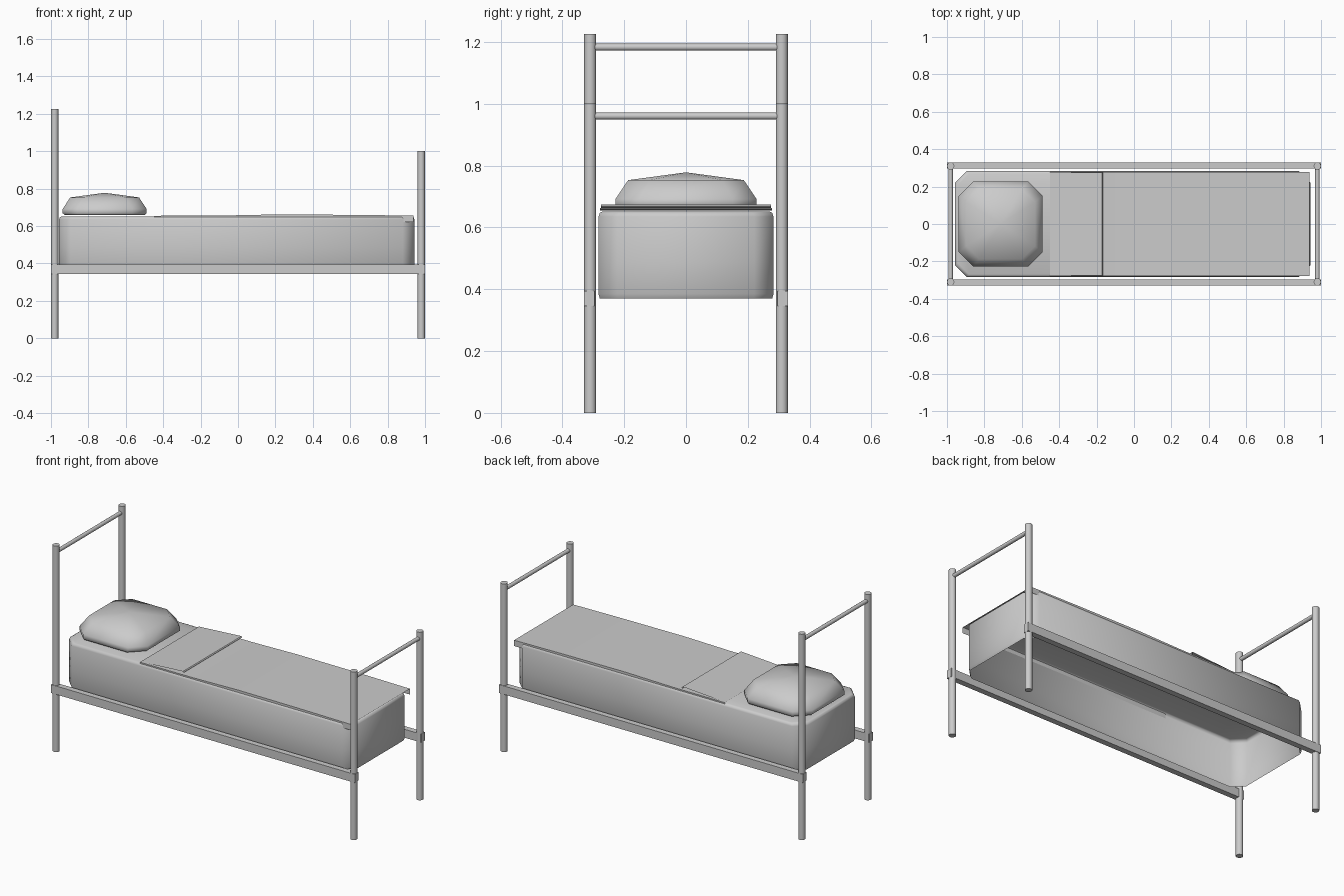
import bpy, bmesh, math
from mathutils import Vector

if "Cube" in bpy.data.objects:
    bpy.data.objects.remove(bpy.data.objects["Cube"])


def finish(name, bm, angle=None):
    bmesh.ops.recalc_face_normals(bm, faces=bm.faces)
    me = bpy.data.meshes.new(name)
    bm.to_mesh(me)
    bm.free()
    ob = bpy.data.objects.new(name, me)
    bpy.context.collection.objects.link(ob)
    if angle:
        bpy.ops.object.select_all(action='DESELECT')
        ob.select_set(True)
        bpy.context.view_layer.objects.active = ob
        bpy.ops.object.shade_smooth_by_angle(angle=math.radians(angle))
    return ob


def tube(name, a, b, r, sides=16):
    a, b = Vector(a), Vector(b)
    bm = bmesh.new()
    bmesh.ops.create_cone(bm, cap_ends=True, segments=sides, radius1=r, radius2=r, depth=(b - a).length)
    ob = finish(name, bm, 40)
    ob.location = (a + b) / 2
    ob.rotation_euler = (b - a).to_track_quat('Z', 'Y').to_euler()
    return ob


def box(name, lo, hi):
    lo, hi = Vector(lo), Vector(hi)
    bm = bmesh.new()
    bmesh.ops.create_cube(bm, size=1)
    bmesh.ops.scale(bm, vec=hi - lo, verts=bm.verts)
    bmesh.ops.translate(bm, vec=(lo + hi) / 2, verts=bm.verts)
    return finish(name, bm)


def octagon(hx, hy, c):
    return [(hx, hy - c), (hx - c, hy), (c - hx, hy), (-hx, hy - c),
            (-hx, c - hy), (c - hx, -hy), (hx - c, -hy), (hx, c - hy)]


def stack(name, cx, rings, angle, apex=None, bottom=True):
    """Loft of chamfered rectangles; rings are (half x, half y, chamfer, z)."""
    bm = bmesh.new()
    loops = [[bm.verts.new((cx + x, y, z)) for x, y in octagon(hx, hy, c)] for hx, hy, c, z in rings]
    for p, q in zip(loops, loops[1:]):
        for i in range(8):
            j = (i + 1) % 8
            bm.faces.new((p[i], p[j], q[j], q[i]))
    if bottom:
        bm.faces.new(loops[0][::-1])
    if apex:
        tip = bm.verts.new((cx, 0, apex))
        for i in range(8):
            bm.faces.new((loops[-1][i], loops[-1][(i + 1) % 8], tip))
    else:
        bm.faces.new(loops[-1])
    return finish(name, bm, angle)


def extrude_y(name, pts, hy, skirt=0.0):
    """Open x-z profile swept across the bed, with optional side drops."""
    bm = bmesh.new()
    cols = []
    for x, z in pts:
        col = [(x, -hy, z), (x, hy, z)]
        if skirt:
            col = [(x, -hy, z - skirt)] + col + [(x, hy, z - skirt)]
        cols.append([bm.verts.new(v) for v in col])
    for p, q in zip(cols, cols[1:]):
        for i in range(len(p) - 1):
            bm.faces.new((p[i], q[i], q[i + 1], p[i + 1]))
    return finish(name, bm)


# corner posts, cross bars and side rails
for end, x, top, bar_z in (("head", -0.98, 1.225, 1.183), ("foot", 0.98, 1.0, 0.96)):
    for side, y in (("front", -0.31), ("back", 0.31)):
        tube(f"{end}_post_{side}", (x, y, 0), (x, y, top), 0.0195)
    tube(f"{end}_bar", (x, -0.31, bar_z), (x, 0.31, bar_z), 0.0115)
for side, y in (("front", -0.313), ("back", 0.313)):
    box(f"side_rail_{side}", (-1, y - 0.017, 0.345), (1, y + 0.017, 0.395))

# mattress: hollow underneath
stack("mattress", -0.007, [
    (0.943, 0.279, 0.06, 0.37),
    (0.950, 0.283, 0.062, 0.385),
    (0.950, 0.283, 0.062, 0.487),
    (0.950, 0.283, 0.062, 0.635),
    (0.946, 0.279, 0.062, 0.647),
    (0.936, 0.269, 0.062, 0.652)], 60, bottom=False)

# pillow
stack("pillow", -0.713, [
    (0.214, 0.224, 0.075, 0.66),
    (0.224, 0.228, 0.077, 0.668),
    (0.224, 0.228, 0.077, 0.692),
    (0.184, 0.187, 0.070, 0.753)], 50, apex=0.778)

# blanket with short side drops, and its turned-back top edge
extrude_y("blanket", [(-0.45, 0.655), (-0.1, 0.656), (0.2, 0.662),
                      (0.6, 0.660), (0.937, 0.656)], 0.278, skirt=0.035)
extrude_y("blanket_fold", [(-0.17, 0.664), (-0.165, 0.669), (-0.17, 0.674), (-0.45, 0.656)], 0.275)
